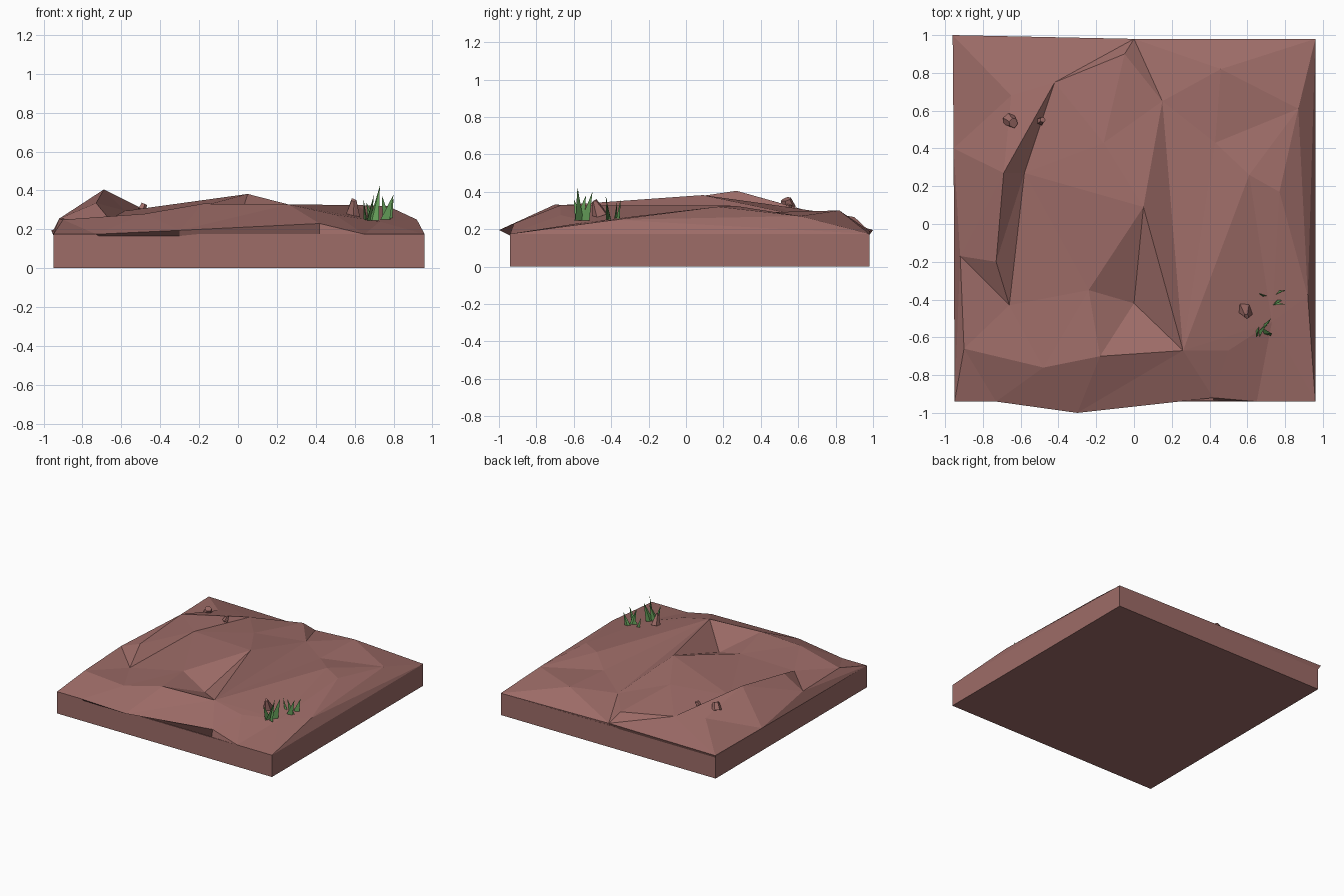
import bpy, bmesh, math, random
from mathutils import Vector
from mathutils.geometry import delaunay_2d_cdt

if "Cube" in bpy.data.objects:
    bpy.data.objects.remove(bpy.data.objects["Cube"])

random.seed(4)

def material(name, colour):
    m = bpy.data.materials.new(name)
    m.diffuse_color = (*colour, 1)
    m.use_nodes = True
    m.node_tree.nodes["Principled BSDF"].inputs["Base Color"].default_value = m.diffuse_color
    return m

earth = material("red_brown_earth", (0.34, 0.15, 0.137))
green = material("grass_green", (0.135, 0.36, 0.105))

def add_object(name, bm, mat):
    bmesh.ops.recalc_face_normals(bm, faces=bm.faces)
    me = bpy.data.meshes.new(name)
    bm.to_mesh(me)
    bm.free()
    me.materials.append(mat)
    ob = bpy.data.objects.new(name, me)
    bpy.context.collection.objects.link(ob)
    return ob

# Slab under the ground
X0, X1, Y0, Y1, TOP = -0.95, 0.96, -0.94, 0.98, 0.175
bm = bmesh.new()
bmesh.ops.create_cube(bm, size=1)
for v in bm.verts:
    v.co = (X1 if v.co.x > 0 else X0, Y1 if v.co.y > 0 else Y0, TOP if v.co.z > 0 else 0)
add_object("ground_slab", bm, earth)

# Faceted ground: rim points, then survey points joined by triangulation
rim = [(-.95, -.94, .175), (-.73, -.94, .175), (-.3, -1, .195), (.42, -.92, .23),
       (.65, -.94, .175), (.96, -.94, .175), (.96, .98, .175), (0, .98, .19),
       (-.96, 1, .195), (-.955, .4, .185)]
hills = {
    "crest": (-.69, .27, .405), "crest_foot": (-.58, .27, .295), "gully_end": (-.42, .75, .27),
    "crest_low": (-.73, -.2, .335), "foot_low": (-.66, -.43, .25),
    "summit": (.05, .09, .382), "pit": (0, -.42, .225), "pit_w": (-.24, -.35, .305),
    "lip_w": (-.18, -.7, .332), "lip_e": (.26, -.67, .328), "saddle": (.15, .65, .265),
    "bank_n": (.61, .26, .325), "bank_s": (.73, -.52, .24),
    "shoulder_n": (.87, .61, .27), "shoulder_s": (.92, -.38, .25), "knoll": (.77, .17, .32),
    "p1": (-.9, -.66, .25), "p2": (-.92, -.17, .255), "p3": (-.48, -.76, .28),
    "p4": (.5, -.67, .275), "p5": (-.16, .43, .335), "p6": (.46, .82, .3),
    "p7": (-.65, .68, .29), "p8": (-.05, .9, .265), "p9": (.43, .43, .29),
}
ridges = [("gully_end", "crest_foot"), ("gully_end", "crest"), ("crest", "crest_low"),
          ("crest_foot", "foot_low"), ("summit", "lip_e"), ("summit", "saddle"),
          ("saddle", "lip_e"), ("summit", "pit"), ("pit_w", "lip_w"), ("lip_w", "lip_e"),
          ("bank_n", "bank_s"), ("shoulder_n", "shoulder_s")]
pts = rim + list(hills.values())
idx = {k: len(rim) + i for i, k in enumerate(hills)}
n = len(rim)
edges = [(i, (i + 1) % n) for i in range(n)] + [(idx[a], idx[b]) for a, b in ridges]
edges.append((idx["bank_s"], 4))
edges.append((idx["shoulder_n"], 6))
co, _, faces, orig, _, _ = delaunay_2d_cdt([Vector(p[:2]) for p in pts], edges, [], 1, 1e-5)
bm = bmesh.new()
vs = [bm.verts.new((c.x, c.y, pts[o[0]][2] if o else 0.28)) for c, o in zip(co, orig)]
for f in faces:
    bm.faces.new([vs[i] for i in f])
# Skirt closing the rim down into the slab
border = [e for e in bm.edges if e.is_boundary]
ext = bmesh.ops.extrude_edge_only(bm, edges=border)["geom"]
for v in ext:
    if isinstance(v, bmesh.types.BMVert):
        x = min(max(v.co.x, X0 + .002), X1 - .002)
        y = min(max(v.co.y, Y0 + .002), Y1 - .002)
        if v.co.y < -.9:
            y = Y0 + .002
        v.co = (x, y, TOP - .01)
bmesh.ops.holes_fill(bm, edges=[e for e in bm.edges if e.is_boundary], sides=0)
add_object("faceted_ground", bm, earth)

# Small angular rocks
def rock(name, centre, size, sides, taper, turn):
    bm = bmesh.new()
    bmesh.ops.create_cone(bm, cap_ends=True, segments=sides, radius1=1, radius2=taper, depth=1.7)
    for v in bm.verts:
        v.co *= random.uniform(0.88, 1.12)
        v.co = Vector((v.co.x * size[0], v.co.y * size[1], v.co.z * size[2]))
    bmesh.ops.convex_hull(bm, input=bm.verts)
    ob = add_object(name, bm, earth)
    ob.location = centre
    ob.rotation_euler = turn

rock("rock_large", (-.65, .545, .335), (.036, .038, .036), 6, .75, (.4, .3, .3))
rock("rock_small", (-.49, .548, .315), (.022, .022, .02), 5, .7, (.2, .4, 1))
rock("rock_pointed", (.592, -.475, .312), (.035, .046, .05), 5, .35, (.35, -.15, .6))

# Grass blades: thin three-sided spikes (base, tip, width, direction)
def blade(name, base, tip, width, angle):
    bm = bmesh.new()
    d = Vector((math.cos(angle), math.sin(angle), 0)) * width / 2
    side = Vector((-d.y, d.x, 0)) * .5
    b = Vector((*base, .245))
    ring = [bm.verts.new(p) for p in (b - d, b + d, b + side)]
    top = bm.verts.new(tip)
    bm.faces.new(ring)
    for i in range(3):
        bm.faces.new((ring[i], ring[(i + 1) % 3], top))
    add_object(name, bm, green)

blades = [
    ((.66, -.565), (.645, -.60, .36), .055, 1.4),
    ((.675, -.57), (.70, -.535, .38), .06, 1.2),
    ((.70, -.57), (.73, -.58, .425), .065, 2.4),
    ((.70, -.54), (.725, -.50, .40), .06, .9),
    ((.69, -.375), (.66, -.37, .34), .045, 2.8),
    ((.755, -.425), (.80, -.425, .38), .05, .15),
    ((.77, -.365), (.80, -.35, .36), .05, .4),
    ((.765, -.41), (.74, -.43, .375), .045, .3),
]
for i, b in enumerate(blades):
    blade(f"grass_blade_{i + 1}", *b)
